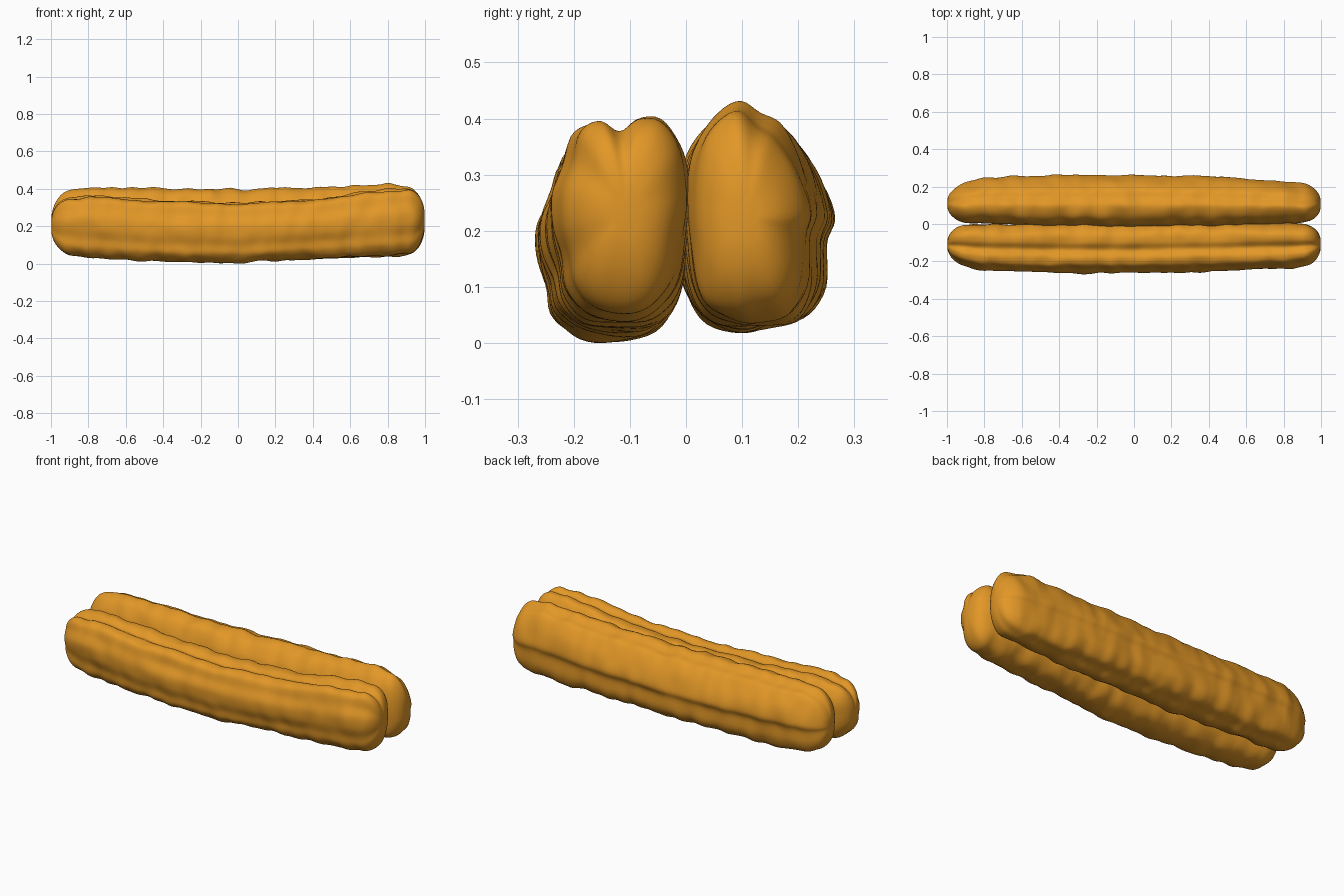
import bpy, bmesh, math
from mathutils import Vector, noise

old = bpy.data.objects.get("Cube")
if old:
    bpy.data.objects.remove(old, do_unlink=True)

crust = bpy.data.materials.new("golden_crust")
crust.use_nodes = True
colour = (0.76, 0.31, 0.02, 1)
crust.diffuse_color = colour
crust.node_tree.nodes["Principled BSDF"].inputs["Base Color"].default_value = colour

RINGS, SIDES, CAP = 200, 72, 0.11
STATIONS = (-1, -0.8, -0.4, 0, 0.4, 0.8, 1)


def catmull(a, b, c, d, t):
    return 0.5 * (2 * b + (c - a) * t + (2 * a - 5 * b + 4 * c - d) * t * t
                  + (3 * b - a - 3 * c + d) * t ** 3)


def sample(values, x):
    """Smooth value of a station list at x."""
    last = len(STATIONS) - 1
    i = max(k for k in range(last) if STATIONS[k] <= x)
    t = (x - STATIONS[i]) / (STATIONS[i + 1] - STATIONS[i])
    t = t * t * (3 - 2 * t) * 0.4 + t * 0.6
    return values[i] + (values[i + 1] - values[i]) * t


def smooth_profile(points):
    """Evenly spread closed curve through the cross-section points."""
    pts, n = [Vector(p) for p in points], len(points)
    out = []
    for k in range(SIDES):
        f = k * n / SIDES
        i = int(f)
        out.append(catmull(*(pts[(i + j) % n] for j in (-1, 0, 1, 2)), f - i))
    return out


def dough_stick(name, profile, outer, inner, low, high, seed):
    """Loft a lobed section along x, with wrinkles and blunt rounded ends."""
    section = smooth_profile(profile)
    bm = bmesh.new()
    rings = []
    for r in range(RINGS + 1):
        # Rings crowd together towards the ends
        f = 2 * r / RINGS - 1
        x = 0.998 * math.sin(f * math.pi / 2) * 0.6 + 0.4 * 0.998 * f
        cap = max(0, (abs(x) - 1 + CAP) / CAP)
        s = max(0.0, 1 - cap ** 2.3) ** 0.45
        ya, yb = sample(outer, x), sample(inner, x)
        za, zb = sample(low, x), sample(high, x)
        cy, cz, hy, hz = (ya + yb) / 2, (za + zb) / 2, abs(yb - ya) / 2, (zb - za) / 2
        ring = []
        for p in section:
            # Cross ripples plus broad lumps, both drifting round the section
            ripple = noise.noise(Vector((x * 13, p.x * 1.1 + seed, p.y * 1.3)))
            lump = noise.noise(Vector((x * 4, p.x * 1.5, p.y * 1.5 + seed)))
            k = s * (1 + 0.06 * ripple + 0.05 * lump)
            ring.append(bm.verts.new((x, cy + p.x * hy * k, cz + p.y * hz * k)))
        rings.append(ring)
    for a, b in zip(rings, rings[1:]):
        for i in range(SIDES):
            j = (i + 1) % SIDES
            bm.faces.new((a[i], a[j], b[j], b[i]))
    bm.faces.new(rings[0])
    bm.faces.new(rings[-1])
    bmesh.ops.recalc_face_normals(bm, faces=bm.faces)
    mesh = bpy.data.meshes.new(name)
    bm.to_mesh(mesh)
    bm.free()
    mesh.materials.append(crust)
    for poly in mesh.polygons:
        poly.use_smooth = True
    obj = bpy.data.objects.new(name, mesh)
    bpy.context.collection.objects.link(obj)


# Front stick: two top ridges with a groove between them
dough_stick(
    "front_stick",
    [(0, -1), (0.5, -0.93), (0.83, -0.65), (0.97, -0.2), (1, 0.25), (0.92, 0.68),
     (0.62, 0.96), (0.25, 0.98), (-0.05, 0.86), (-0.36, 0.96), (-0.68, 0.86),
     (-0.82, 0.55), (-0.98, 0.25), (-0.97, -0.1), (-0.84, -0.42), (-0.76, -0.72),
     (-0.45, -0.95)],
    outer=(-.21, -.25, -.264, -.264, -.256, -.24, -.215),
    inner=(-.01, 0, 0, 0, .005, .005, 0),
    low=(.06, .033, .012, .006, .025, .047, .06),
    high=(.345, .365, .34, .325, .345, .395, .41), seed=3.7)

# Back stick: taller, with its ridge towards the inner side
dough_stick(
    "back_stick",
    [(-0.2, -1), (-0.65, -0.88), (-0.88, -0.6), (-0.98, -0.15), (-0.97, 0.3),
     (-0.85, 0.62), (-0.6, 0.88), (-0.2, 1), (0.12, 0.88), (0.45, 0.78),
     (0.78, 0.45), (0.98, 0.05), (0.87, -0.2), (0.84, -0.6), (0.6, -0.88),
     (0.2, -0.96)],
    outer=(.205, .252, .264, .264, .26, .235, .205),
    inner=(.015, .0, -.012, -.015, -.012, 0, .01),
    low=(.06, .04, .027, .022, .028, .032, .045),
    high=(.37, .41, .403, .403, .408, .425, .40), seed=9.2)
